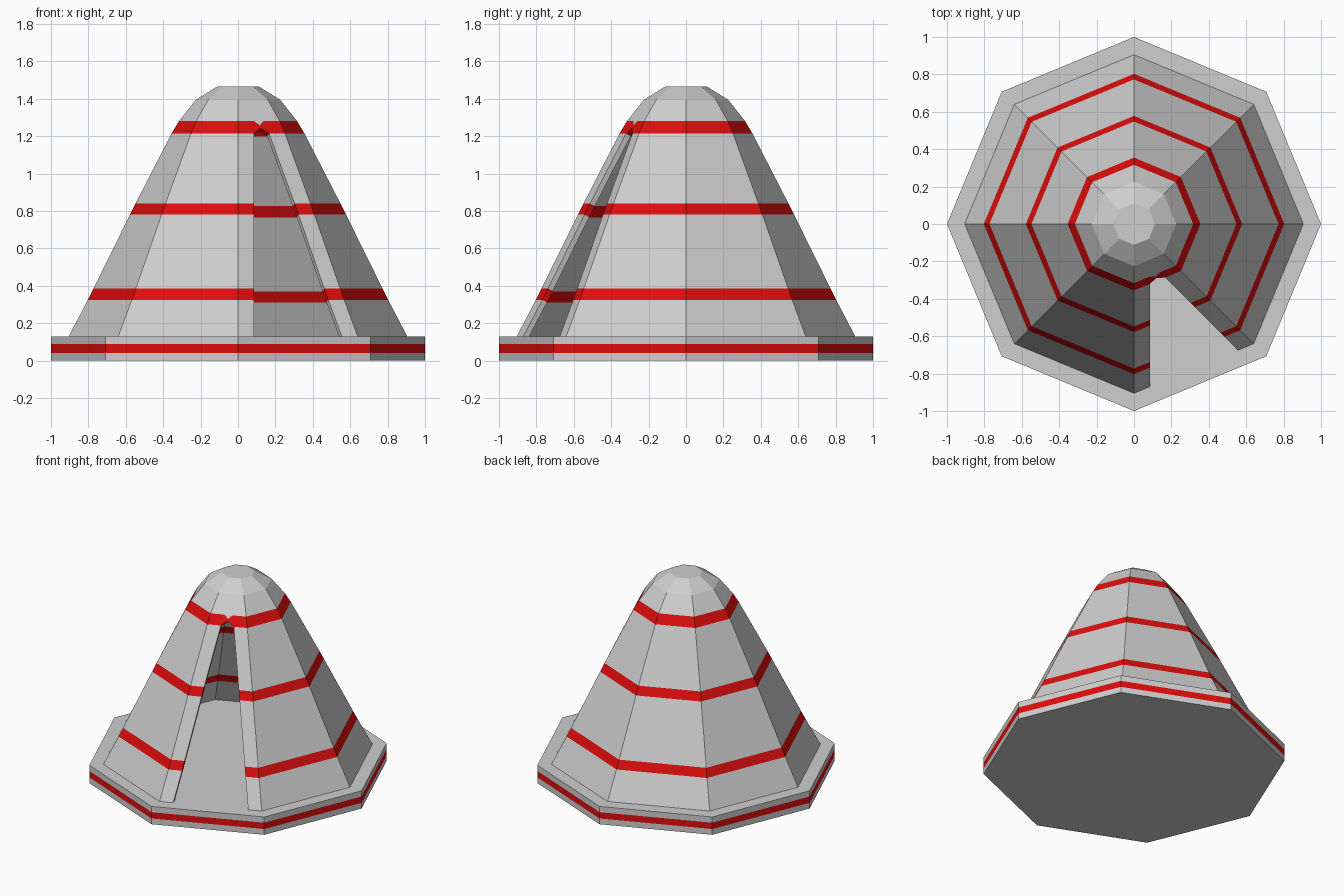
import bpy, bmesh, math
from mathutils import Vector

if "Cube" in bpy.data.objects:
    bpy.data.objects.remove(bpy.data.objects["Cube"])

def material(name, rgb):
    m = bpy.data.materials.new(name)
    m.diffuse_color = (*rgb, 1)
    m.use_nodes = True
    m.node_tree.nodes["Principled BSDF"].inputs["Base Color"].default_value = m.diffuse_color
    return m

GREY = material("light grey", (0.62, 0.62, 0.62))
RED = material("red", (0.74, 0.004, 0.004))

def corner(r, z, j):
    a = math.radians(45 * j)
    return Vector((r * math.cos(a), r * math.sin(a), z))

def finish(bm, name, red_bands):
    # faces whose height lies wholly in a band are red
    for f in bm.faces:
        zs = [v.co.z for v in f.verts]
        for lo, hi in red_bands:
            if min(zs) > lo - 1e-4 and max(zs) < hi + 1e-4:
                f.material_index = 1
    me = bpy.data.meshes.new(name)
    bm.to_mesh(me)
    bm.free()
    me.materials.append(GREY)
    me.materials.append(RED)
    ob = bpy.data.objects.new(name, me)
    bpy.context.collection.objects.link(ob)
    return ob

def rings(bm, profile, skip=None):
    rs = [[bm.verts.new(corner(r, z, j)) for j in range(8)] for r, z in profile]
    for a, b in zip(rs, rs[1:]):
        for j in range(8):
            if j != skip:
                k = (j + 1) % 8
                bm.faces.new((a[j], a[k], b[k], b[j]))
    bm.faces.new(rs[-1])
    return rs

# Octagonal base slab with a red stripe
bm = bmesh.new()
rs = rings(bm, [(1, 0), (1, 0.042), (1, 0.088), (1, 0.13)])
bm.faces.new(rs[0][::-1])
finish(bm, "base_slab", [(0.042, 0.088)])

# Tent wall: faceted shell, doorway in the front-right panel
profile = [(0.905, 0.13), (0.803, 0.325), (0.773, 0.385), (0.578, 0.78), (0.548, 0.84),
           (0.355, 1.215), (0.316, 1.28), (0.225, 1.395), (0.112, 1.465)]
DOOR, TOP = 6, 5          # panel index, ring just below the doorway tip
bm = bmesh.new()
rs = rings(bm, profile, skip=DOOR)

def jamb(i, w=0.092):
    p, q = rs[i][DOOR].co, rs[i][DOOR + 1].co
    d = (q - p).normalized() * w
    return bm.verts.new(p + d), bm.verts.new(q - d)

jambs = [jamb(i) for i in range(TOP + 1)] + [jamb(TOP + 1, 0.094)]

# strips on both sides of the doorway
for i in range(TOP):
    (l0, r0), (l1, r1) = jambs[i], jambs[i + 1]
    bm.faces.new((rs[i][DOOR], l0, l1, rs[i + 1][DOOR]))
    bm.faces.new((r0, rs[i][DOOR + 1], rs[i + 1][DOOR + 1], r1))

# doorway tip inside the top stripe, with a small grey notch above it
(l0, r0), (l1, r1) = jambs[TOP], jambs[TOP + 1]
low = (l0.co + r0.co) / 2
high = (l1.co + r1.co) / 2
tip = bm.verts.new(low.lerp(high, 0.42))
notch = bm.verts.new(low.lerp(high, 0.66))
bm.faces.new((rs[TOP][DOOR], l0, tip, notch, l1, rs[TOP + 1][DOOR]))
bm.faces.new((tip, r0, rs[TOP][DOOR + 1], rs[TOP + 1][DOOR + 1], r1, notch))
n = bm.faces.new((notch, r1, l1))

# closed panel above the doorway
bm.faces.new((rs[6][DOOR], l1, r1, rs[6][DOOR + 1], rs[7][DOOR + 1], rs[7][DOOR]))
bm.faces.new((rs[7][DOOR], rs[7][DOOR + 1], rs[8][DOOR + 1], rs[8][DOOR]))
bm.faces.index_update()
notch_index = n.index
tent = finish(bm, "tent_wall", [(0.325, 0.385), (0.78, 0.84), (1.215, 1.28)])
tent.data.polygons[notch_index].material_index = 0

# wall thickness, inwards
s = tent.modifiers.new("thickness", "SOLIDIFY")
s.thickness = 0.03
s.offset = -1
s.use_even_offset = True
